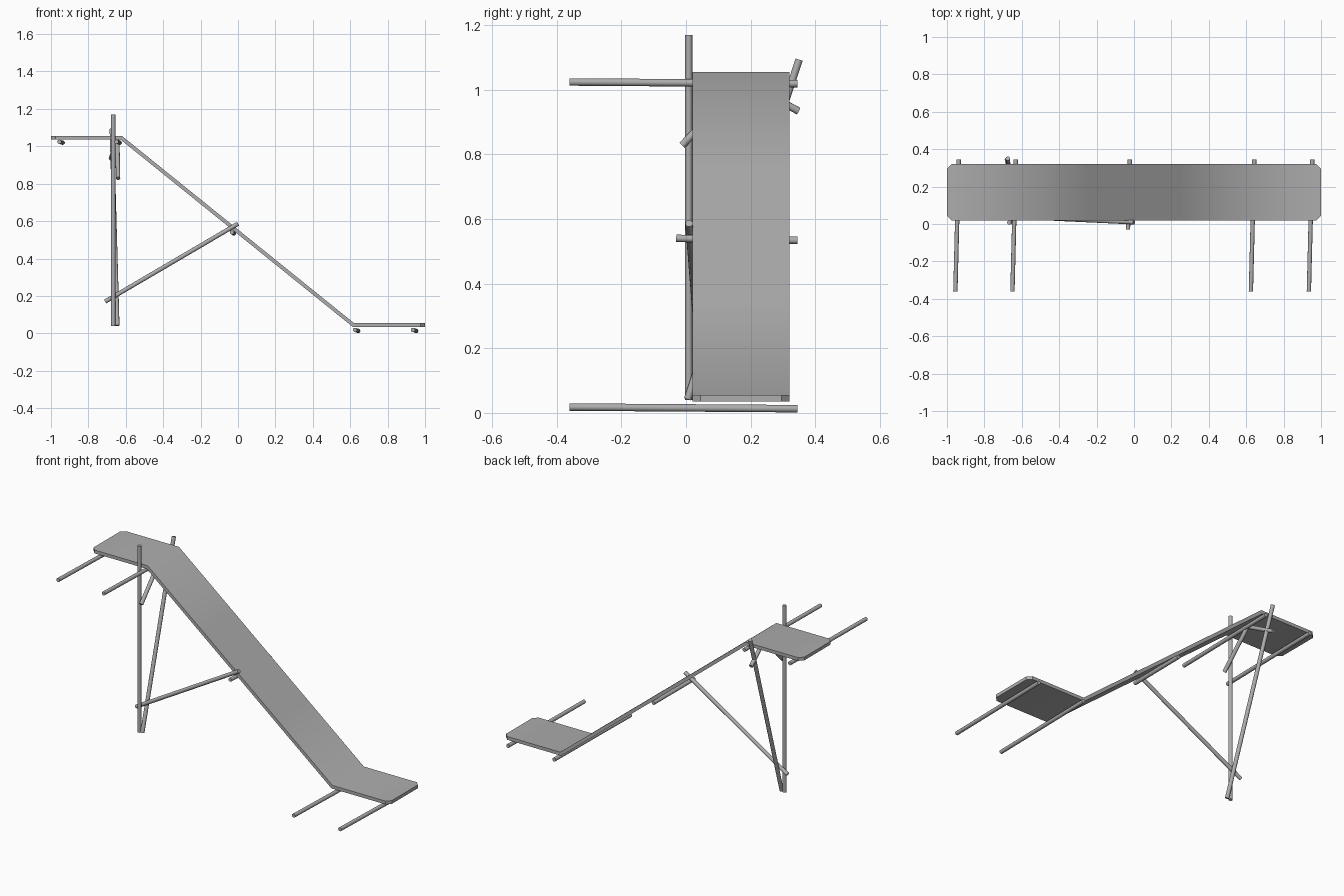
import bpy
import bmesh
from mathutils import Vector

cube = bpy.data.objects.get("Cube")
if cube:
    bpy.data.objects.remove(cube, do_unlink=True)

grey = bpy.data.materials.new("plain_grey")
grey.use_nodes = True
grey.diffuse_color = (0.42, 0.42, 0.42, 1)
grey.node_tree.nodes["Principled BSDF"].inputs["Base Color"].default_value = grey.diffuse_color


def smooth(obj, degrees):
    bpy.ops.object.select_all(action="DESELECT")
    obj.select_set(True)
    bpy.context.view_layer.objects.active = obj
    bpy.ops.object.shade_smooth_by_angle(angle=degrees * 0.01745)


def pole(name, start, end, radius=0.0115):
    """Round pole with flat ends between two points."""
    a, b = Vector(start), Vector(end)
    bpy.ops.mesh.primitive_cylinder_add(vertices=12, radius=radius,
                                        depth=(b - a).length, location=(a + b) / 2)
    obj = bpy.context.object
    obj.rotation_euler = (b - a).to_track_quat("Z", "Y").to_euler()
    obj.name = name
    obj.data.materials.append(grey)
    smooth(obj, 40)


# Deck: upper platform, ramp and lower platform as one folded strip
BACK, FRONT, CUT = 0.32, 0.02, 0.025
TOP, LOW, BEND = 1.055, 0.055, 0.62
columns = [(-1, TOP, CUT), (CUT - 1, TOP, 0), (-BEND, TOP, 0)]
for t in (0.3, 0.7):
    columns.append((-BEND + 2 * BEND * t, TOP + (LOW - TOP) * t, 0))
columns += [(BEND, LOW, 0), (1 - CUT, LOW, 0), (1, LOW, CUT)]

bm = bmesh.new()
rows = [(bm.verts.new((x, FRONT + c, z)), bm.verts.new((x, BACK - c, z)))
        for x, z, c in columns]
for (a, b), (c, d) in zip(rows, rows[1:]):
    bm.faces.new((a, c, d, b))
mesh = bpy.data.meshes.new("deck")
bm.to_mesh(mesh)
bm.free()
deck = bpy.data.objects.new("deck", mesh)
bpy.context.collection.objects.link(deck)
mesh.materials.append(grey)
bpy.context.view_layer.objects.active = deck
solid = deck.modifiers.new("thickness", "SOLIDIFY")
solid.thickness = 0.02
solid.offset = -1
solid.use_even_offset = True
bpy.ops.object.modifier_apply(modifier=solid.name)
smooth(deck, 42)

# Carrying bars under both platforms
for name, x, z in (("upper_outer_bar", -0.955, 1.024), ("upper_inner_bar", -0.65, 1.024),
                   ("lower_inner_bar", 0.625, 0.018), ("lower_outer_bar", 0.935, 0.018)):
    pole(name, (x, -0.36, z), (x + 0.018, 0.345, z - 0.005))

# Bar under the middle of the ramp
pole("middle_bar", (-0.032, -0.03, 0.54), (-0.022, 0.345, 0.534))

# Legs
pole("front_leg", (-0.667, 0.008, 0.04), (-0.667, 0.008, 1.17))
pole("back_leg", (-0.645, 0.005, 0.042), (-0.675, 0.35, 1.093))

# Braces
pole("long_brace", (-0.71, 0.042, 0.17), (0, 0.009, 0.586))
pole("front_brace", (-0.641, -0.012, 0.828), (-0.645, 0.18, 1.03))
pole("back_brace", (-0.68, 0.348, 0.934), (-0.65, 0.17, 1.03))
